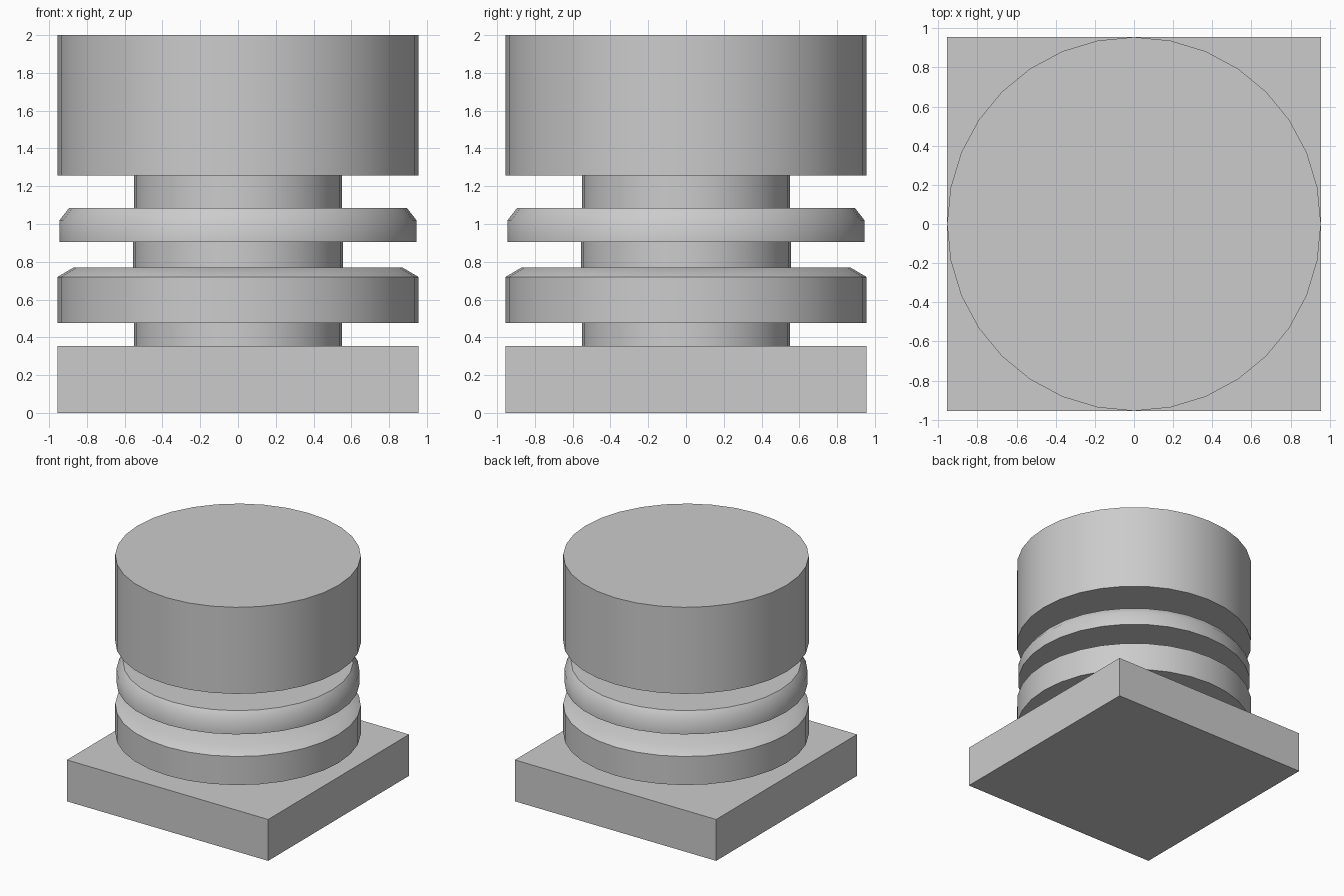
import bpy
import bmesh
import math

if "Cube" in bpy.data.objects:
    bpy.data.objects.remove(bpy.data.objects["Cube"])

SIDES = 32


def finish(name, bm):
    bmesh.ops.recalc_face_normals(bm, faces=bm.faces)
    mesh = bpy.data.meshes.new(name)
    bm.to_mesh(mesh)
    bm.free()
    obj = bpy.data.objects.new(name, mesh)
    bpy.context.collection.objects.link(obj)
    return obj


def turned(name, profile):
    """Closed solid of revolution from (radius, z) points, bottom to top."""
    bm = bmesh.new()
    rings = []
    for r, z in profile:
        angles = [2 * math.pi * i / SIDES for i in range(SIDES)]
        rings.append([bm.verts.new((r * math.cos(a), r * math.sin(a), z)) for a in angles])
    for low, high in zip(rings, rings[1:]):
        for i in range(SIDES):
            j = (i + 1) % SIDES
            bm.faces.new((low[i], low[j], high[j], high[i]))
    bm.faces.new(rings[0][::-1])
    bm.faces.new(rings[-1])
    obj = finish(name, bm)
    bpy.ops.object.select_all(action='DESELECT')
    obj.select_set(True)
    bpy.context.view_layer.objects.active = obj
    bpy.ops.object.shade_smooth_by_angle(angle=math.radians(45))
    return obj


# Square plinth
bm = bmesh.new()
bmesh.ops.create_cube(bm, size=1)
bmesh.ops.scale(bm, vec=(1.91, 1.91, 0.355), verts=bm.verts)
bmesh.ops.translate(bm, vec=(0, 0, 0.1775), verts=bm.verts)
finish("plinth", bm)

# Narrow necks, sunk slightly into the parts they join
SINK = 0.02
for name, r, z0, z1 in (("lower_neck", 0.55, 0.355, 0.475),
                        ("middle_neck", 0.556, 0.77, 0.905),
                        ("upper_neck", 0.55, 1.085, 1.26)):
    turned(name, [(r, z0 - SINK), (r, z1 + SINK)])

# Chamfered rings
turned("lower_ring", [(0.955, 0.475), (0.955, 0.72), (0.87, 0.77)])
turned("upper_ring", [(0.945, 0.905), (0.945, 1.02), (0.894, 1.085)])

# Top drum
turned("top_drum", [(0.955, 1.257), (0.955, 2.0)])
